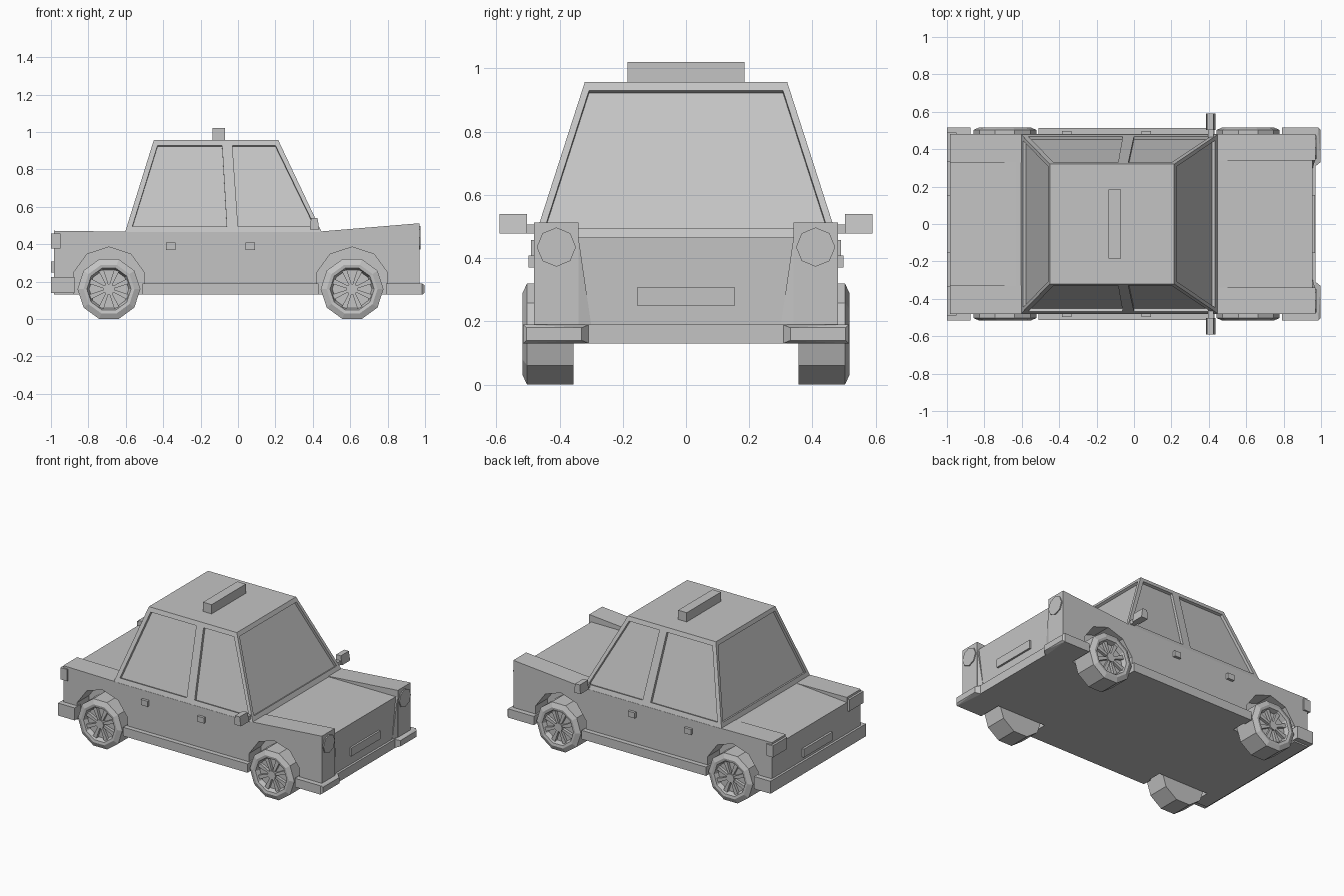
import bpy, bmesh, math
from mathutils import Vector

if "Cube" in bpy.data.objects:
    bpy.data.objects.remove(bpy.data.objects["Cube"])

grey = bpy.data.materials.new("plain grey")
grey.diffuse_color = (0.55, 0.55, 0.55, 1)
grey.use_nodes = True
grey.node_tree.nodes["Principled BSDF"].inputs["Base Color"].default_value = grey.diffuse_color


def finish(bm, name):
    bmesh.ops.recalc_face_normals(bm, faces=bm.faces[:])
    me = bpy.data.meshes.new(name)
    bm.to_mesh(me)
    bm.free()
    me.materials.append(grey)
    ob = bpy.data.objects.new(name, me)
    bpy.context.collection.objects.link(ob)
    return ob


def hull(name, pts):
    """Convex solid around the points."""
    bm = bmesh.new()
    for p in pts:
        bm.verts.new(p)
    bmesh.ops.convex_hull(bm, input=bm.verts[:])
    bmesh.ops.dissolve_limit(bm, angle_limit=0.01, verts=bm.verts[:], edges=bm.edges[:])
    return finish(bm, name)


def box(name, x0, x1, y0, y1, z0, z1):
    return hull(name, [(x, y, z) for x in (x0, x1) for y in (y0, y1) for z in (z0, z1)])


def side_prism(name, outline, y0, y1):
    """Outline in x, z stretched across y."""
    return hull(name, [(x, y, z) for x, z in outline for y in (y0, y1)])


def ngon(n, r, cx, cz, start):
    return [(cx + r * math.cos(start + math.tau * i / n),
             cz + r * math.sin(start + math.tau * i / n)) for i in range(n)]


def cut(ob, cutter):
    cutter.hide_render = True
    m = ob.modifiers.new("cut", 'BOOLEAN')
    m.operation = 'DIFFERENCE'
    m.solver = 'EXACT'
    m.object = cutter
    bpy.context.view_layer.objects.active = ob
    bpy.ops.object.modifier_apply(modifier=m.name)
    bpy.data.objects.remove(cutter)


def recess(ob, pts, depth):
    """Sink a flat pane into a sloping wall; pts lie on the wall."""
    pts = [Vector(p) for p in pts]
    n = (pts[1] - pts[0]).cross(pts[2] - pts[0]).normalized()
    centre = sum(pts, Vector()) / len(pts)
    if n.dot(centre - Vector((-0.08, 0, 0.6))) < 0:
        n = -n
    cut(ob, hull("pane_cutter", [p + n * d for p in pts for d in (-depth, 0.05)]))


WHEELS = (-0.69, 0.61)

# main body with a sloping boot lid and wheel wells
body = side_prism("body", [(-0.985, 0.13), (0.955, 0.13), (0.955, 0.465),
                           (-0.63, 0.465), (-0.985, 0.437)], -0.48, 0.48)
for s in (-1, 1):
    for wx in WHEELS:
        cut(body, side_prism("well_cutter", ngon(10, 0.2, wx, 0.185, math.pi / 2),
                             s * 0.352, s * 0.6))

# cabin
cabin = hull("cabin", [(x, s * y, z) for s in (-1, 1) for x, y, z in
                       ((-0.605, 0.48, 0.46), (0.45, 0.48, 0.46),
                        (0.215, 0.32, 0.957), (-0.45, 0.32, 0.957))])


def wall_y(z):
    return 0.48 - 0.16 * (z - 0.46) / 0.497


def front_x(z):
    return 0.45 - 0.235 * (z - 0.46) / 0.497


def rear_x(z):
    return -0.605 + 0.155 * (z - 0.46) / 0.497


# sunken windows: side panes, windscreen, rear window
for s in (-1, 1):
    for pane in (((-0.565, 0.495), (-0.06, 0.495), (-0.085, 0.928), (-0.43, 0.928)),
                 ((0.0, 0.495), (0.41, 0.495), (0.2, 0.928), (-0.03, 0.928))):
        recess(cabin, [(x, s * wall_y(z), z) for x, z in pane], 0.018)
for wall in (front_x, rear_x):
    recess(cabin, [(wall(z), s * (wall_y(z) - 0.022), z)
                   for z, s in ((0.495, -1), (0.495, 1), (0.93, 1), (0.93, -1))], 0.018)

# roof sign and number plates
box("roof_sign", -0.135, -0.07, -0.185, 0.185, 0.95, 1.02)
box("front_plate", 0.95, 0.968, -0.155, 0.155, 0.25, 0.307)
box("rear_plate", -1.0, -0.98, -0.155, 0.155, 0.25, 0.307)

# bumpers
box("front_bumper_bar", 0.9, 0.97, -0.32, 0.32, 0.13, 0.19)
box("rear_bumper_bar", -1.0, -0.93, -0.5, 0.5, 0.14, 0.225)

for s in (-1, 1):
    # raised wings and lamp housings
    side_prism("front_wing", [(0.44, 0.4), (0.97, 0.4), (0.97, 0.512), (0.44, 0.468)],
               s * 0.34, s * 0.48)
    box("lamp_housing", 0.83, 0.97, s * 0.34, s * 0.48, 0.19, 0.45)
    hull("housing_flare", [(0.95, s * 0.34, 0.465), (0.968, s * 0.34, 0.465),
                           (0.95, s * 0.34, 0.19), (0.968, s * 0.34, 0.19),
                           (0.95, s * 0.3, 0.19), (0.956, s * 0.3, 0.19)])
    side_prism("rear_wing", [(-0.985, 0.4), (-0.6, 0.4), (-0.6, 0.467), (-0.985, 0.472)],
               s * 0.33, s * 0.48)

    # lamps
    hull("headlamp", [(x, y, z) for y, z in ngon(8, 0.062, s * 0.41, 0.435, 0)
                      for x in (0.96, 0.977)])
    box("tail_lamp", -1.0, -0.95, s * 0.335, s * 0.49, 0.378, 0.458)

    # bumper ends and sills
    hull("front_bumper_end", [(x, s * y, z) for z in (0.13, 0.19) for x, y in
                              ((0.79, 0.515), (0.985, 0.515), (0.965, 0.305), (0.79, 0.305))]
         + [(0.997, s * y, z) for y in (0.33, 0.505) for z in (0.14, 0.18)])
    box("rear_bumper_end", -1.0, -0.875, s * 0.45, s * 0.515, 0.14, 0.225)
    box("sill", -0.51, 0.43, s * 0.45, s * 0.512, 0.13, 0.19)

    # door handles
    for hx in (-0.36, 0.065):
        box("door_handle", hx - 0.025, hx + 0.025, s * 0.475, s * 0.498, 0.37, 0.408)

    # wing mirror on its arm
    box("mirror_arm", 0.395, 0.425, s * 0.46, s * 0.58, 0.478, 0.506)
    side_prism("mirror", [(0.385, 0.478), (0.435, 0.478), (0.425, 0.54), (0.39, 0.54)],
               s * 0.503, s * 0.59)

    for wx in WHEELS:
        # ten-sided tyre with a sunken rim
        bm = bmesh.new()
        rings = []
        for r, y in ((0.168, 0.355), (0.168, 0.503), (0.136, 0.517), (0.118, 0.514),
                     (0.106, 0.484)):
            rings.append([bm.verts.new((x, s * y, z)) for x, z in
                          ngon(10, r, wx, 0.16, math.pi / 10 * 2)])
        for a, b in zip(rings, rings[1:]):
            for i in range(10):
                j = (i + 1) % 10
                bm.faces.new((a[i], a[j], b[j], b[i]))
        bm.faces.new(rings[0])
        bm.faces.new(rings[-1])
        finish(bm, "wheel")

        # hub and eight flared spokes
        side_prism("hub", ngon(10, 0.03, wx, 0.16, 0), s * 0.48, s * 0.509)
        for k in range(8):
            a = math.tau * (k + 0.5) / 8
            dx, dz = math.cos(a), math.sin(a)
            side_prism("spoke", [(wx + dx * r - dz * w, 0.16 + dz * r + dx * w)
                                 for r, w in ((0.022, 0.007), (0.022, -0.007),
                                              (0.108, 0.014), (0.108, -0.014))],
                       s * 0.48, s * 0.503)
